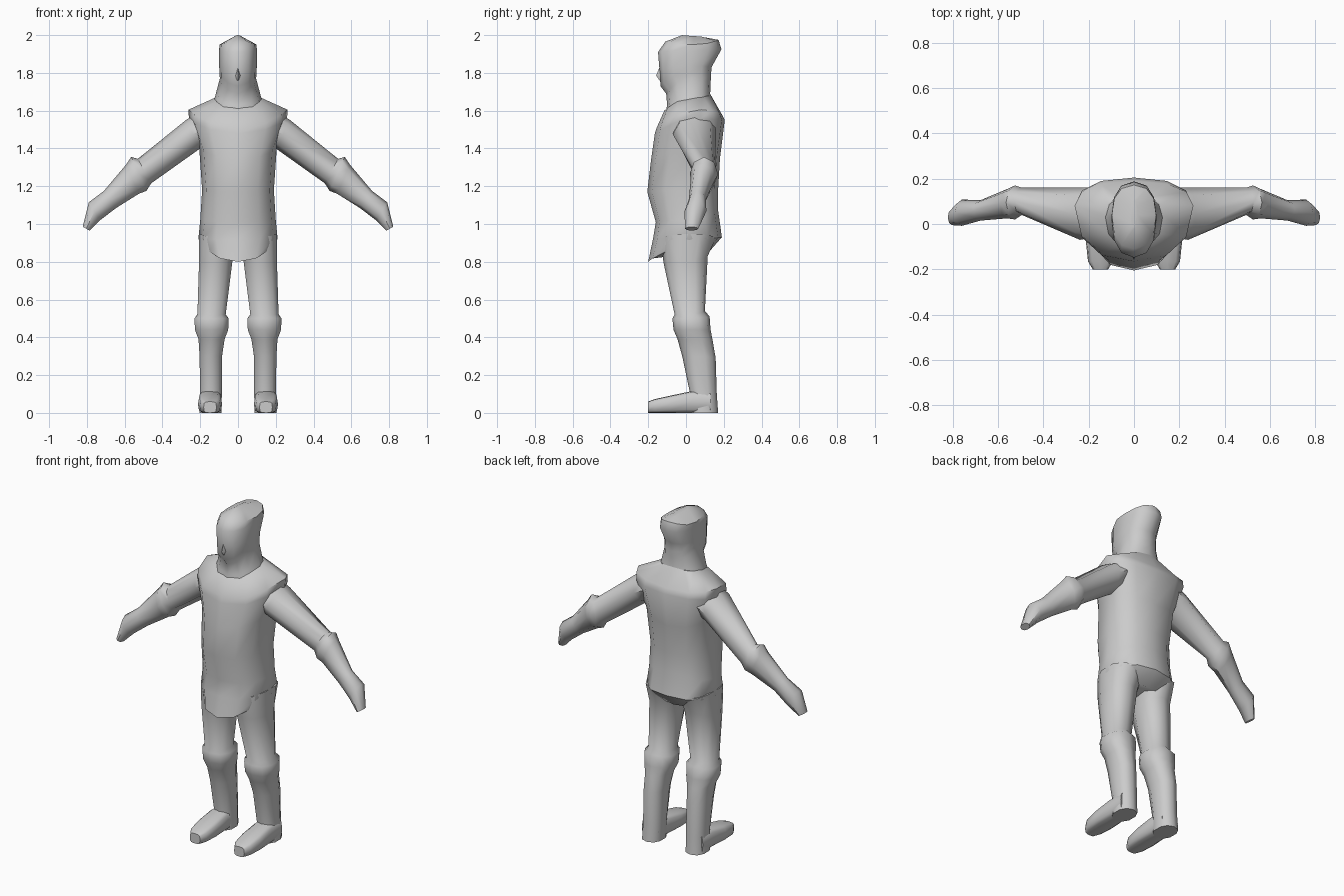
import bpy, bmesh, math
from mathutils import Vector

GREY = bpy.data.materials.new("plain grey")
GREY.diffuse_color = (0.6, 0.6, 0.6, 1)


def power(v, p):
    return math.copysign(abs(v) ** p, v)


def loft(name, rings, mirror=False, angle=50):
    """Skin a list of closed point rings and cap both ends."""
    bm = bmesh.new()
    loops = [[bm.verts.new(p) for p in ring] for ring in rings]
    n = len(loops[0])
    for a, b in zip(loops, loops[1:]):
        for i in range(n):
            j = (i + 1) % n
            bm.faces.new((a[i], a[j], b[j], b[i]))
    bm.faces.new(loops[0])
    bm.faces.new(loops[-1])
    bmesh.ops.recalc_face_normals(bm, faces=bm.faces)
    me = bpy.data.meshes.new(name)
    bm.to_mesh(me)
    bm.free()
    me.materials.append(GREY)
    ob = bpy.data.objects.new(name, me)
    bpy.context.collection.objects.link(ob)
    bpy.ops.object.select_all(action='DESELECT')
    ob.select_set(True)
    bpy.context.view_layer.objects.active = ob
    bpy.ops.object.shade_smooth_by_angle(angle=math.radians(angle))
    if mirror:
        ob.modifiers.new("mirror", 'MIRROR')
    return ob


def body_ring(zf, zs, zb, w, yf, ym, yb, cx=0, n=12, p=0.85):
    """Egg-shaped section; front, side and back heights may differ."""
    pts = []
    for i in range(n):
        a = 2 * math.pi * i / n
        c, s = math.cos(a), math.sin(a)
        depth, z = (ym - yf, zf) if c > 0 else (yb - ym, zb)
        pts.append((cx + w * power(s, p), ym - depth * power(c, p), zs + (z - zs) * c * c))
    return pts


def limb_ring(xt, zt, xb, zb, yc, ry, n=8):
    """Section across an arm, from its top point to its bottom point."""
    top, bot = Vector((xt, yc, zt)), Vector((xb, yc, zb))
    mid, half = (top + bot) / 2, (top - bot) / 2
    return [mid + half * math.cos(a) + Vector((0, ry * math.sin(a), 0))
            for a in (2 * math.pi * i / n for i in range(n))]


def foot_ring(y, w, h, cx=0.148, n=12):
    """Rounded upright section of a foot with a flat sole."""
    return [(cx + w * power(math.sin(a), 0.6), y, h / 2 + h / 2 * power(math.cos(a), 0.5))
            for a in (2 * math.pi * i / n for i in range(n))]


# Tunic: pointed front hem, belly, wide shoulder mantle
loft("tunic", [body_ring(*r) for r in [
    (0.80, 0.87, 0.85, 0.17, -0.20, 0.00, 0.12),
    (0.92, 0.92, 0.93, 0.21, -0.175, 0.02, 0.19),
    (1.01, 1.02, 1.07, 0.20, -0.16, 0.01, 0.17),
    (1.17, 1.18, 1.18, 0.19, -0.205, 0.01, 0.17),
    (1.34, 1.40, 1.35, 0.205, -0.185, 0.04, 0.18),
    (1.48, 1.555, 1.55, 0.26, -0.165, 0.075, 0.205),
    (1.51, 1.605, 1.58, 0.262, -0.155, 0.08, 0.19),
    (1.60, 1.665, 1.685, 0.13, -0.115, 0.04, 0.13)]])

# Hooded head with a pointed chin and a swept-back crown
loft("hooded_head", [body_ring(*r) for r in [
    (1.58, 1.62, 1.62, 0.14, -0.11, 0.03, 0.14),
    (1.63, 1.68, 1.69, 0.12, -0.10, 0.03, 0.128),
    (1.69, 1.77, 1.74, 0.096, -0.105, 0.03, 0.13),
    (1.73, 1.80, 1.78, 0.098, -0.135, 0.02, 0.132),
    (1.81, 1.84, 1.83, 0.10, -0.14, 0.02, 0.135),
    (1.91, 1.92, 1.925, 0.10, -0.148, 0.03, 0.188),
    (1.965, 1.95, 1.975, 0.098, -0.11, 0.04, 0.172),
    (2.00, 1.995, 1.985, 0.015, -0.02, 0.04, 0.11)]])

# Nose ridge
loft("nose", [[(x * w, y, z) for x, y in ((-1, -0.125), (0, tip), (1, -0.125))]
              for z, w, tip in ((1.76, 0.012, -0.14), (1.785, 0.018, -0.158), (1.83, 0.006, -0.14))])

# Arms: sleeve, flared cuff at the elbow, forearm and mitten hand
loft("arms", [limb_ring(*r) for r in [
    (0.20, 1.59, 0.16, 1.42, 0.05, 0.11),
    (0.27, 1.555, 0.207, 1.395, 0.045, 0.115),
    (0.53, 1.345, 0.46, 1.215, 0.10, 0.06),
    (0.565, 1.355, 0.485, 1.175, 0.095, 0.075),
    (0.592, 1.315, 0.525, 1.16, 0.09, 0.065),
    (0.71, 1.175, 0.645, 1.085, 0.06, 0.045),
    (0.79, 1.115, 0.73, 1.02, 0.05, 0.058),
    (0.822, 0.985, 0.785, 0.965, 0.03, 0.035)]], mirror=True)

# Legs: thigh, knee roll, shin and ankle
loft("legs", [body_ring(*r, n=10) for r in [
    (0.93, 0.95, 0.93, 0.10, -0.13, 0.02, 0.16, 0.11),
    (0.80, 0.80, 0.83, 0.092, -0.12, 0.01, 0.115, 0.118),
    (0.52, 0.52, 0.54, 0.078, -0.06, 0.02, 0.10, 0.14),
    (0.50, 0.50, 0.51, 0.094, -0.072, 0.03, 0.125, 0.14),
    (0.44, 0.44, 0.44, 0.092, -0.066, 0.035, 0.13, 0.14),
    (0.39, 0.39, 0.39, 0.072, -0.045, 0.05, 0.14, 0.14),
    (0.30, 0.30, 0.29, 0.062, -0.02, 0.07, 0.157, 0.144),
    (0.11, 0.10, 0.10, 0.06, 0.02, 0.09, 0.163, 0.143),
    (0.0, 0.0, 0.0, 0.06, 0.02, 0.09, 0.17, 0.146)]], mirror=True)

# Feet
loft("feet", [foot_ring(*r) for r in [
    (0.13, 0.056, 0.115), (0.03, 0.06, 0.115), (-0.08, 0.064, 0.092),
    (-0.165, 0.055, 0.073), (-0.20, 0.034, 0.06)]], mirror=True)
